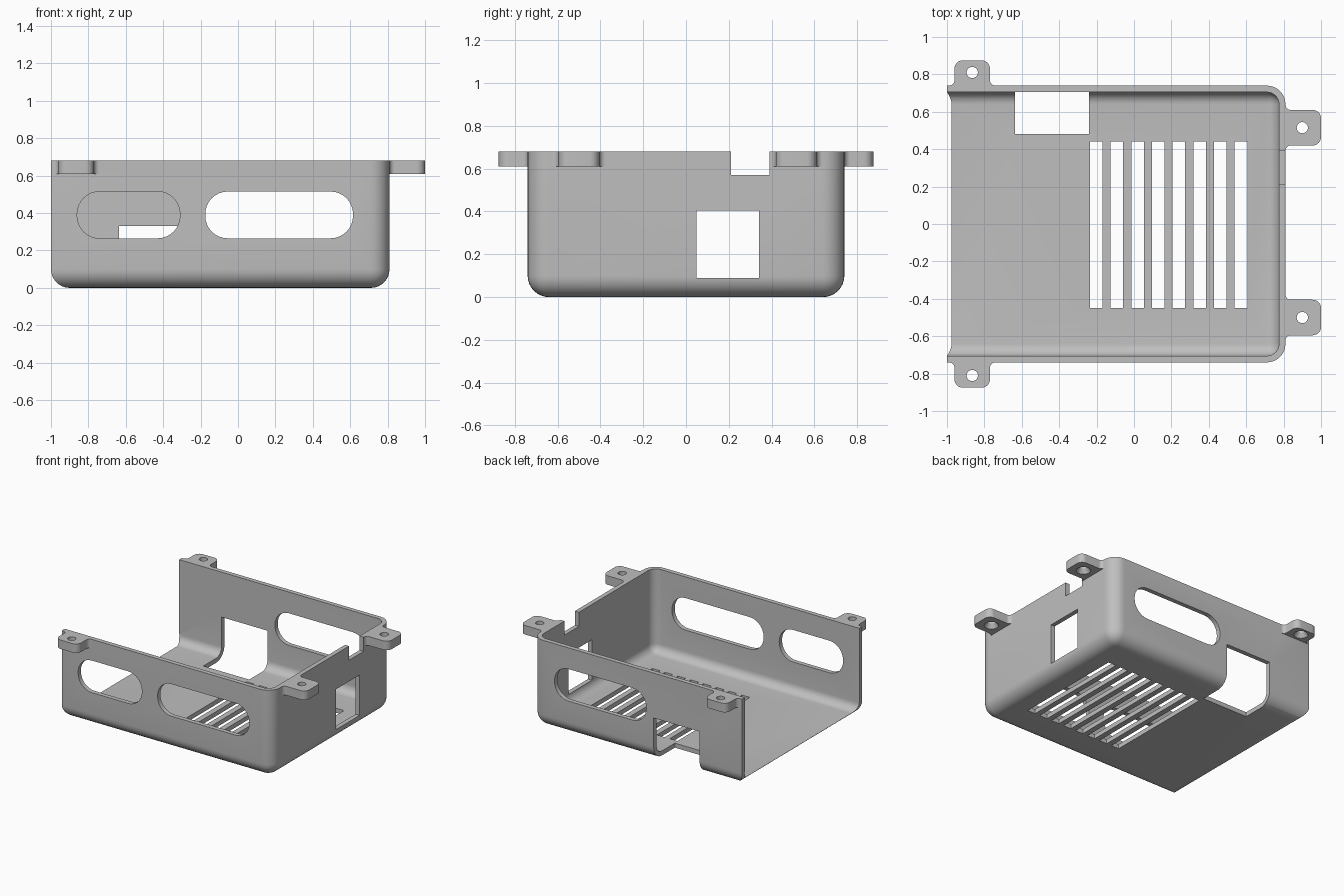
import bpy, bmesh
from math import sin, cos, radians
from mathutils import Matrix, Vector

old = bpy.data.objects.get("Cube")
if old:
    bpy.data.objects.remove(old, do_unlink=True)

TOP, WALL, SIDE, END = 0.68, 0.035, 0.74, 0.81
RADIUS = 0.1

grey = bpy.data.materials.new("plain grey")
grey.use_nodes = True
grey.diffuse_color = (0.52, 0.52, 0.52, 1)
grey.node_tree.nodes["Principled BSDF"].inputs["Base Color"].default_value = grey.diffuse_color


def add_object(name, bm):
    bmesh.ops.recalc_face_normals(bm, faces=bm.faces)
    mesh = bpy.data.meshes.new(name)
    bm.to_mesh(mesh)
    bm.free()
    obj = bpy.data.objects.new(name, mesh)
    bpy.context.collection.objects.link(obj)
    mesh.materials.append(grey)
    return obj


def box(name, low, high, radius=0, rounded=None):
    """Box between two corners, with the edges picked by a rule rounded."""
    low, high = Vector(low), Vector(high)
    bm = bmesh.new()
    bmesh.ops.create_cube(bm, size=1)
    for v in bm.verts:
        v.co = (low + high) / 2 + v.co * (high - low)
    if radius:
        edges = [e for e in bm.edges if rounded(sum((v.co for v in e.verts), Vector()) / 2)]
        bmesh.ops.bevel(bm, geom=edges, offset=radius, offset_type='OFFSET',
                        segments=8, profile=0.5, affect='EDGES')
    return add_object(name, bm)


def prism(name, outline, start, end, matrix=Matrix()):
    """Outline drawn flat, extruded along its normal, then placed."""
    bm = bmesh.new()
    face = bm.faces.new([bm.verts.new((u, v, start)) for u, v in outline])
    grown = bmesh.ops.extrude_face_region(bm, geom=[face])["geom"]
    for v in grown:
        if isinstance(v, bmesh.types.BMVert):
            v.co.z = end
    bm.transform(matrix)
    return add_object(name, bm)


def cone(name, x, y, z0, z1, r0, r1):
    bm = bmesh.new()
    bmesh.ops.create_cone(bm, cap_ends=True, segments=32, radius1=r0, radius2=r1, depth=z1 - z0,
                          matrix=Matrix.Translation((x, y, (z0 + z1) / 2)))
    return add_object(name, bm)


def combine(tool, operation='DIFFERENCE'):
    """Apply a tool shape to the shell and remove the tool."""
    mod = shell.modifiers.new("combine", 'BOOLEAN')
    mod.operation, mod.object, mod.solver = operation, tool, 'EXACT'
    bpy.context.view_layer.objects.active = shell
    bpy.ops.object.modifier_apply(modifier=mod.name)
    bpy.data.objects.remove(tool, do_unlink=True)


def arc(cu, cv, r, a0, a1, steps=8):
    angles = [radians(a0 + (a1 - a0) * i / steps) for i in range(steps + 1)]
    return [(cu + r * cos(a), cv + r * sin(a)) for a in angles]


def rounded_rect(u0, u1, v0, v1, r):
    return (arc(u1 - r, v1 - r, r, 0, 90) + arc(u0 + r, v1 - r, r, 90, 180)
            + arc(u0 + r, v0 + r, r, 180, 270) + arc(u1 - r, v0 + r, r, 270, 360))


def tab_outline(half, reach, corner=0.045, root=0.028):
    left = [(-half - root, -0.02)]
    left += arc(-half - root, root, root, -90, 0)
    left += arc(-half + corner, reach - corner, corner, 180, 90)
    return left + [(-u, v) for u, v in reversed(left)]


# Tray: rounded outside, hollow inside, open at the -x end
shell = box("case_shell", (-1, -SIDE, 0), (END, SIDE, TOP), RADIUS,
            lambda c: c.z < 0.01 or (c.x > END - 0.01 and abs(c.y) > 0.7 and c.z < TOP - 0.01))
inner = END - WALL
combine(box("cavity", (-1.3, WALL - SIDE, WALL), (inner, SIDE - WALL, 1), RADIUS - WALL,
            lambda c: (c.z < 0.05 and c.x > -1.2)
            or (c.x > inner - 0.01 and abs(c.y) > 0.6 and c.z < 0.9)))

# Mounting tabs with countersunk screw holes: position, turn, reach, hole distance
tabs = [(-0.865, SIDE, 0, 0.135, 0.07), (-0.865, -SIDE, 180, 0.135, 0.07),
        (END, 0.515, -90, 0.19, 0.09), (END, -0.5, -90, 0.19, 0.09)]
for x, y, turn, reach, distance in tabs:
    place = Matrix.Translation((x, y, 0)) @ Matrix.Rotation(radians(turn), 4, 'Z')
    combine(prism("tab", tab_outline(0.095, reach), 0.61, TOP, place), 'UNION')
    hole = place @ Vector((0, distance, 0))
    combine(cone("screw_hole", hole.x, hole.y, 0.55, 0.75, 0.03, 0.03))
    combine(cone("countersink", hole.x, hole.y, 0.6, 0.645, 0.058, 0.028))

# Long windows: one through both side walls, one in the front only
upright = Matrix.Rotation(radians(90), 4, 'X')
combine(prism("long_window", rounded_rect(-0.175, 0.615, 0.265, 0.515, 0.12), -1, 1, upright))
combine(prism("short_window", rounded_rect(-0.86, -0.31, 0.265, 0.515, 0.12), 0.3, 1, upright))

# Back opening through wall and floor, end wall port and rim notch
combine(box("back_opening", (-0.635, 0.48, -0.1), (-0.24, 1, 0.33)))
combine(box("end_port", (0.7, 0.05, 0.09), (1, 0.34, 0.405)))
combine(box("rim_notch", (0.7, 0.21, 0.57), (0.95, 0.39, 0.8)))

# Floor vents
for i in range(8):
    x = -0.235 + i * 0.1105
    combine(box("vent", (x, -0.45, -0.1), (x + 0.067, 0.44, 0.1)))

bpy.ops.object.select_all(action='DESELECT')
shell.select_set(True)
bpy.context.view_layer.objects.active = shell
bpy.ops.object.shade_smooth_by_angle(angle=radians(30))
